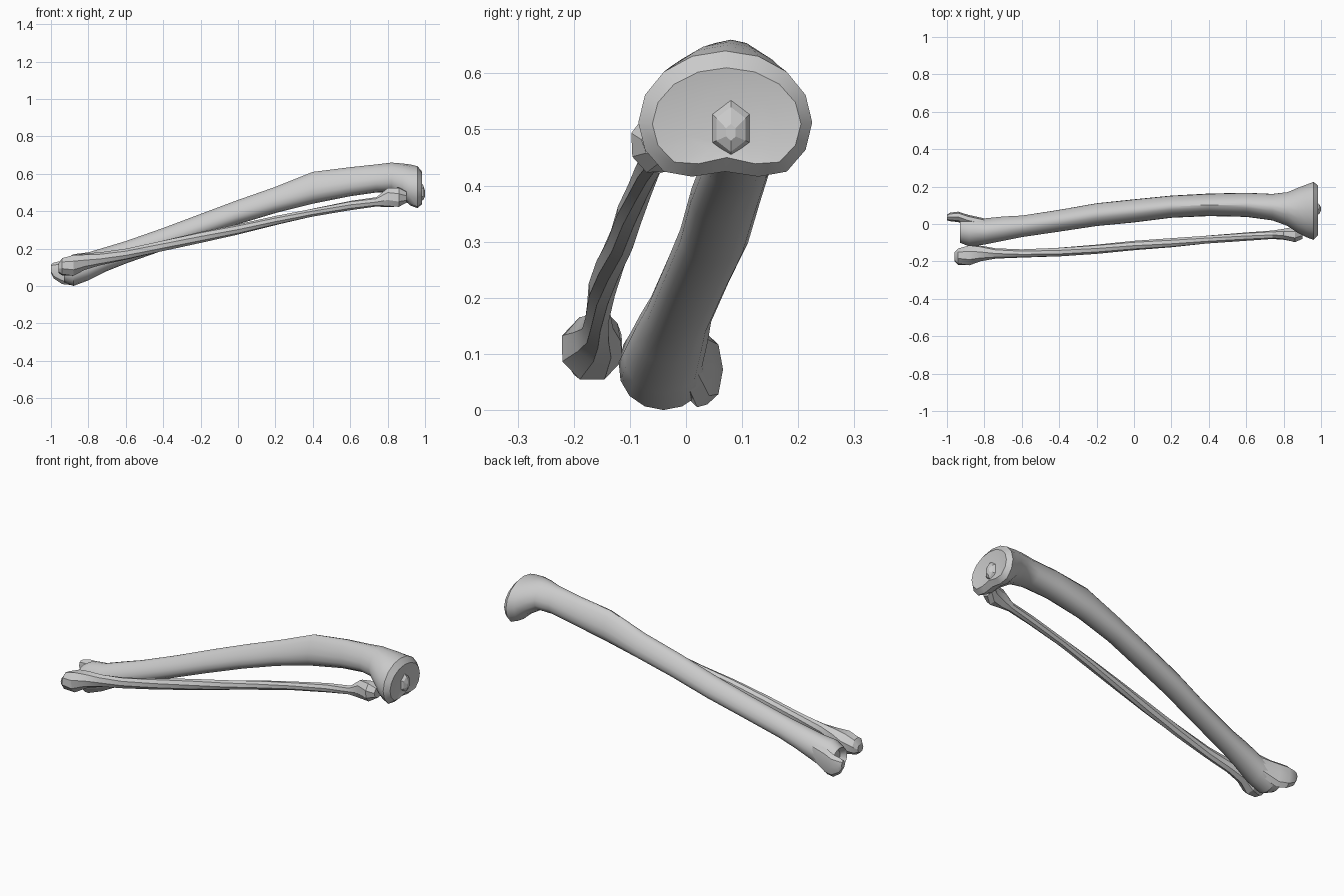
import bpy, bmesh
from math import sin, cos, pi, radians

cube = bpy.data.objects.get("Cube")
if cube:
    bpy.data.objects.remove(cube, do_unlink=True)

bone = bpy.data.materials.new("bone grey")
bone.use_nodes = True
colour = (0.6, 0.6, 0.6, 1)
bone.diffuse_color = colour
bone.node_tree.nodes["Principled BSDF"].inputs["Base Color"].default_value = colour

UNIT = 0.01  # sections are given in hundredths


def loft(name, sections, sides, twist=0.0, angle=35):
    """Skin rings along x. Section: x, y low, y high, z low, z high, taper, notch (hundredths)."""
    bm = bmesh.new()
    rings = []
    for i, section in enumerate(sections):
        x, y0, y1, z0, z1, taper, notch = (v * UNIT for v in section)
        ring = []
        for k in range(sides):
            a = 2 * pi * k / sides + pi / 2 + twist * i
            c, s = cos(a), sin(a)
            y = (y0 + y1) / 2 + (y1 - y0) / 2 * c * (1 - taper * s)
            z = (z0 + z1) / 2 + (z1 - z0) / 2 * s
            z += notch * max(0, -s) ** 8
            ring.append(bm.verts.new((x, y, z)))
        rings.append(ring)
    for a, b in zip(rings, rings[1:]):
        for k in range(sides):
            j = (k + 1) % sides
            bm.faces.new((a[k], a[j], b[j], b[k]))
    bm.faces.new(rings[0])
    bm.faces.new(rings[-1])
    bmesh.ops.recalc_face_normals(bm, faces=bm.faces)
    mesh = bpy.data.meshes.new(name)
    bm.to_mesh(mesh)
    bm.free()
    mesh.materials.append(bone)
    obj = bpy.data.objects.new(name, mesh)
    bpy.context.collection.objects.link(obj)
    bpy.ops.object.select_all(action="DESELECT")
    obj.select_set(True)
    bpy.context.view_layer.objects.active = obj
    bpy.ops.object.shade_smooth_by_angle(angle=radians(angle))
    return obj


# Thick bone: ankle end, shaft with a narrow upper crest, wide knee end
loft("shin_bone", [
    (-90, -8, 2, 4, 12, 0, 0),
    (-93, -10, 3, 2, 14, 0, 0),
    (-88, -12, 4, 0, 17, 10, 0),
    (-80, -11, 3, 3, 18, 15, 0),
    (-70, -9, 4, 8, 21, 15, 0),
    (-60, -7, 4.5, 12, 24, 20, 0),
    (-40, -4, 7.5, 19, 31, 25, 0),
    (-20, -1, 11, 26, 38.5, 25, 0),
    (0, 1, 13, 33, 46, 30, 0),
    (20, 3.5, 15, 39, 53, 30, 0),
    (40, 4.5, 16, 44, 61, 35, 0),
    (60, 4, 16.5, 48, 63.5, 30, 0),
    (74, 2, 16, 50, 65, 25, 0),
    (82, -1, 17, 50, 66, 20, 0),
    (88, -5, 19.5, 45, 65.5, 10, 2),
    (92, -7, 21, 40, 65, 5, 4),
    (96, -8.5, 22.5, 38.5, 64, 0, 4),
    (98.5, -6, 20.5, 41, 61, 0, 4),
    (97.8, -1, 16, 45, 57, 0, 2),
], 16)

# Low spine in the middle of the knee surface
loft("knee_spine", [
    (96, 3, 13, 44, 57, 0, 0),
    (99, 5, 11, 46, 54, 0, 0),
    (100, 7, 9, 48, 51, 0, 0),
], 6, angle=20)

# Inner ankle knob, reaching past the joint surface
loft("inner_ankle_knob", [
    (-100, 2, 5, 7, 11.5, 0, 0),
    (-98.5, 1.5, 6, 4, 12.5, 0, 0),
    (-94, 1, 6.6, 1, 13.5, 0, 0),
    (-89, -1, 5, 0.5, 14.5, 0, 0),
    (-80, -3, 3, 5, 15, 0, 0),
], 8, angle=30)

# Thin bone: outer ankle knob, slender twisted shaft, small head
loft("calf_bone", [
    (-96, -20, -15, 7, 12, 0, 0),
    (-94, -22, -13, 5.5, 15, 0, 0),
    (-88, -22.5, -11, 5, 17, 0, 0),
    (-82, -20, -11.5, 8.5, 17.5, 0, 0),
    (-74, -18.5, -13, 11, 18, 0, 0),
    (-60, -18, -13.5, 14, 20, 0, 0),
    (-40, -17.5, -12.5, 18.5, 24.5, 0, 0),
    (-20, -16, -11, 23, 29, 0, 0),
    (0, -14, -9, 27.5, 33, 0, 0),
    (20, -12.5, -7.5, 32.5, 37.5, 0, 0),
    (40, -10.5, -6, 37, 41.5, 0, 0),
    (60, -9, -4.5, 40.5, 45.5, 0, 0),
    (74, -8, -3.5, 42.5, 47.5, 0, 0),
    (80, -8.5, -2.5, 42, 52.5, 0, 0),
    (86, -10, -1, 42, 53, 0, 0),
    (90, -8, 1, 44.5, 51, 0, 0),
], 8, twist=0.2, angle=28)
